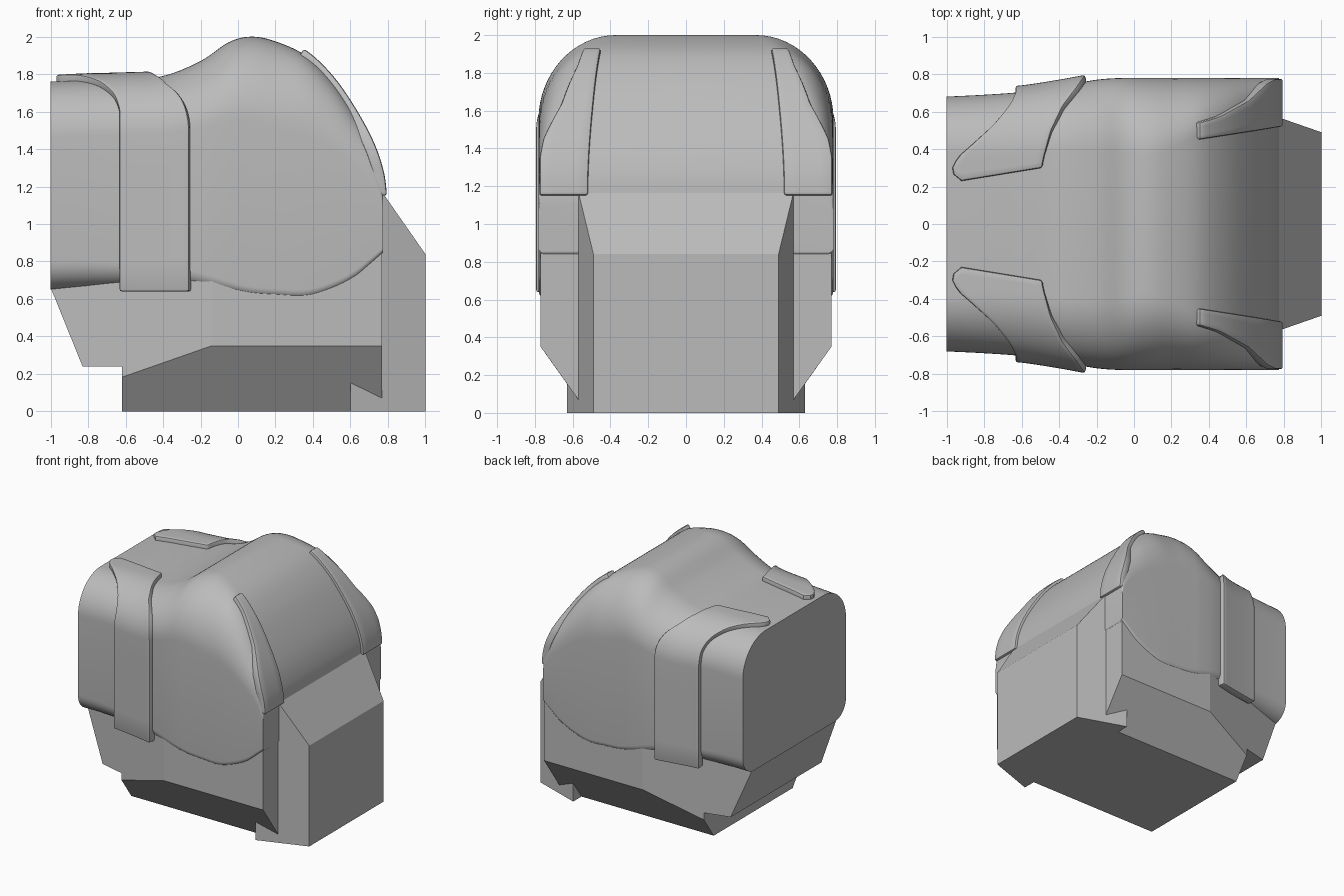
import bpy, bmesh, math
from mathutils import Vector

cube = bpy.data.objects.get("Cube")
if cube:
    bpy.data.objects.remove(cube, do_unlink=True)

grey = bpy.data.materials.new("plain_grey")
grey.use_nodes = True
grey.diffuse_color = (0.5, 0.5, 0.5, 1)
grey.node_tree.nodes["Principled BSDF"].inputs["Base Color"].default_value = (0.5, 0.5, 0.5, 1)

# Body stations: x, top, bottom, half width, shoulder radius in y and in z, lower radius
STATIONS = [
    (-1, 1.76, .65, .68, .30, .30, .15), (-.8, 1.77, .66, .69, .32, .30, .14),
    (-.6, 1.775, .67, .705, .33, .30, .12), (-.4, 1.79, .68, .735, .35, .31, .10),
    (-.2, 1.87, .66, .77, .38, .36, .08), (-.05, 1.97, .635, .78, .40, .42, .06),
    (.07, 2, .615, .78, .41, .45, .05), (.2, 1.975, .605, .78, .38, .46, .05),
    (.36, 1.9, .6, .78, .30, .42, .05), (.5, 1.765, .64, .78, .23, .36, .05),
    (.62, 1.59, .7, .78, .16, .28, .05), (.71, 1.42, .78, .78, .08, .2, .04),
    (.76, 1.27, .83, .78, .05, .14, .03), (.775, 1.15, .85, .78, .03, .08, .02)]
LAST = len(STATIONS) - 1


def station(t):
    """Smoothly blended station values at index t."""
    i = min(int(t), LAST - 1)
    f = t - i
    p = [Vector(STATIONS[min(max(k, 0), LAST)]) for k in range(i - 1, i + 3)]
    return (p[1] + (p[2] - p[0]) * f / 2
            + (p[0] * 2 - p[1] * 5 + p[2] * 4 - p[3]) * f * f / 2
            + (p[1] * 3 - p[0] - p[2] * 3 + p[3]) * f ** 3 / 2)


def station_at_x(x):
    lo, hi = 0, LAST
    for _ in range(30):
        mid = (lo + hi) / 2
        lo, hi = (mid, hi) if station(mid)[0] < x else (lo, mid)
    return station(lo)


def lookup(table, v):
    """Linear interpolation in a rising list of pairs."""
    for (a, p), (b, q) in zip(table, table[1:]):
        if v <= b:
            return p + (q - p) * max(0, (v - a) / (b - a))
    return table[-1][1]


def finish(name, bm, mods=()):
    bmesh.ops.recalc_face_normals(bm, faces=bm.faces)
    mesh = bpy.data.meshes.new(name)
    bm.to_mesh(mesh)
    bm.free()
    ob = bpy.data.objects.new(name, mesh)
    bpy.context.collection.objects.link(ob)
    mesh.materials.append(grey)
    bpy.ops.object.select_all(action='DESELECT')
    ob.select_set(True)
    bpy.context.view_layer.objects.active = ob
    for kind, settings in mods:
        mod = ob.modifiers.new(kind.title(), kind)
        for key, value in settings.items():
            setattr(mod, key, value)
        bpy.ops.object.modifier_apply(modifier=mod.name)
    return ob


def grid(rows, closed=False):
    bm = bmesh.new()
    vs = [[bm.verts.new(p) for p in row] for row in rows]
    n = len(vs[0])
    for a, b in zip(vs, vs[1:]):
        for j in range(n if closed else n - 1):
            k = (j + 1) % n
            bm.faces.new((a[j], a[k], b[k], b[j]))
    if closed:
        bm.faces.new(vs[0])
        bm.faces.new(vs[-1])
    return bm


def panel(name, rows, thickness):
    finish(name, grid(rows), [
        ('SOLIDIFY', dict(thickness=thickness, offset=0)),
        ('BEVEL', dict(width=.012, segments=2, limit_method='ANGLE', angle_limit=.9)),
        ('MIRROR', dict(use_axis=(False, True, False)))])
    bpy.ops.object.shade_smooth_by_angle(angle=math.radians(35))


# Domed body, lofted along x
def ring(t):
    x, top, low, w, ry, rz, rb = station(t)
    half = []
    for i in range(9):
        a = math.pi / 2 * i / 8
        half.append((w - rb + rb * math.sin(a), low + rb - rb * math.cos(a)))
    for i in range(17):
        a = math.pi / 2 * i / 16
        half.append((w - ry + ry * math.cos(a), top - rz + rz * math.sin(a)))
    return [(x, y, z) for y, z in half] + [(x, -y, z) for y, z in reversed(half)]


STEPS = 6
finish("domed_body", grid([ring(i / STEPS) for i in range(LAST * STEPS + 1)], closed=True))
bpy.ops.object.shade_smooth_by_angle(angle=math.radians(35))


# Faceted parts: a solid swept from an outline, then trimmed on both sides
def trimmed_prism(name, outline, half_width, cuts):
    bm = bmesh.new()
    face = bm.faces.new([bm.verts.new((x, -half_width, z)) for x, z in outline])
    moved = bmesh.ops.extrude_face_region(bm, geom=[face])["geom"]
    bmesh.ops.translate(bm, vec=(0, 2 * half_width, 0),
                        verts=[v for v in moved if isinstance(v, bmesh.types.BMVert)])
    for point, normal in cuts:
        for s in (1, -1):
            res = bmesh.ops.bisect_plane(
                bm, geom=bm.verts[:] + bm.edges[:] + bm.faces[:], dist=1e-5, clear_outer=True,
                plane_co=(point[0], point[1] * s, point[2]),
                plane_no=(normal[0], normal[1] * s, normal[2]))
            edges = [e for e in res["geom_cut"] if isinstance(e, bmesh.types.BMEdge)]
            bmesh.ops.holes_fill(bm, edges=edges, sides=0)
    finish(name, bm)


trimmed_prism("faceted_base",
              [(-1, .66), (-.83, .24), (-.62, .24), (-.62, 0), (.77, 0), (.77, 1.16),
               (.6, 1.2), (-.3, 1.1), (-.98, .8)], .77,
              [((0, .52, 0), (0, .35, -.25)), ((-.14, .77, 0), (-.12, .48, 0))])
trimmed_prism("rear_block", [(.6, 0), (1, 0), (1, .84), (.77, 1.17), (.6, 1.17)], .66,
              [((.77, .57, 0), (.08, .23, 0))])

# Side straps folding over the shoulder to a pointed tab on top
TAB_LEFT = [(.22, -.92), (.25, -.96), (.30, -.97), (.37, -.94), (.55, -.75), (.66, -.66), (.72, -.63)]
TAB_RIGHT = [(.22, -.49), (.29, -.48), (.45, -.44), (.6, -.37), (.7, -.29), (.75, -.255)]


def strap_row(k, folded):
    row = []
    for j in range(13):
        f = j / 12
        c = math.cos(math.pi / 2 * k) if folded else 1
        nominal = .22 + .53 * c
        left, right = lookup(TAB_LEFT, nominal), lookup(TAB_RIGHT, nominal)
        x = left + (right - left) * f
        _, top, _, w, ry, rz, _ = station_at_x(x)
        end = .23 + .07 * f
        y = end + (w - end) * c
        if folded:
            d = min(1, max(0, (y - w + ry) / ry))
            z = top - rz + rz * math.sqrt(1 - d * d)
        else:
            z = .64 + (top - rz - .64) * k
        row.append((x, y, z))
    return row


panel("shoulder_strap", [strap_row(i / 5, False) for i in range(5)]
      + [strap_row(i / 20, True) for i in range(21)], .07)

# Curved fins running down the back of the dome
FIN_INNER = [(.34, .45), (.78, .52)]
FIN_OUTER = [(.34, .54), (.45, .575), (.6, .66), (.7, .755), (.74, .775), (.78, .775)]
fin_rows = []
for i in range(25):
    x, top = station(7.9 + (LAST - 7.9) * i / 24)[:2]
    a, b = lookup(FIN_INNER, x), lookup(FIN_OUTER, x)
    fin_rows.append([(x - .01, a + (b - a) * j / 4, top) for j in range(5)])
panel("dome_fin", fin_rows, .06)
